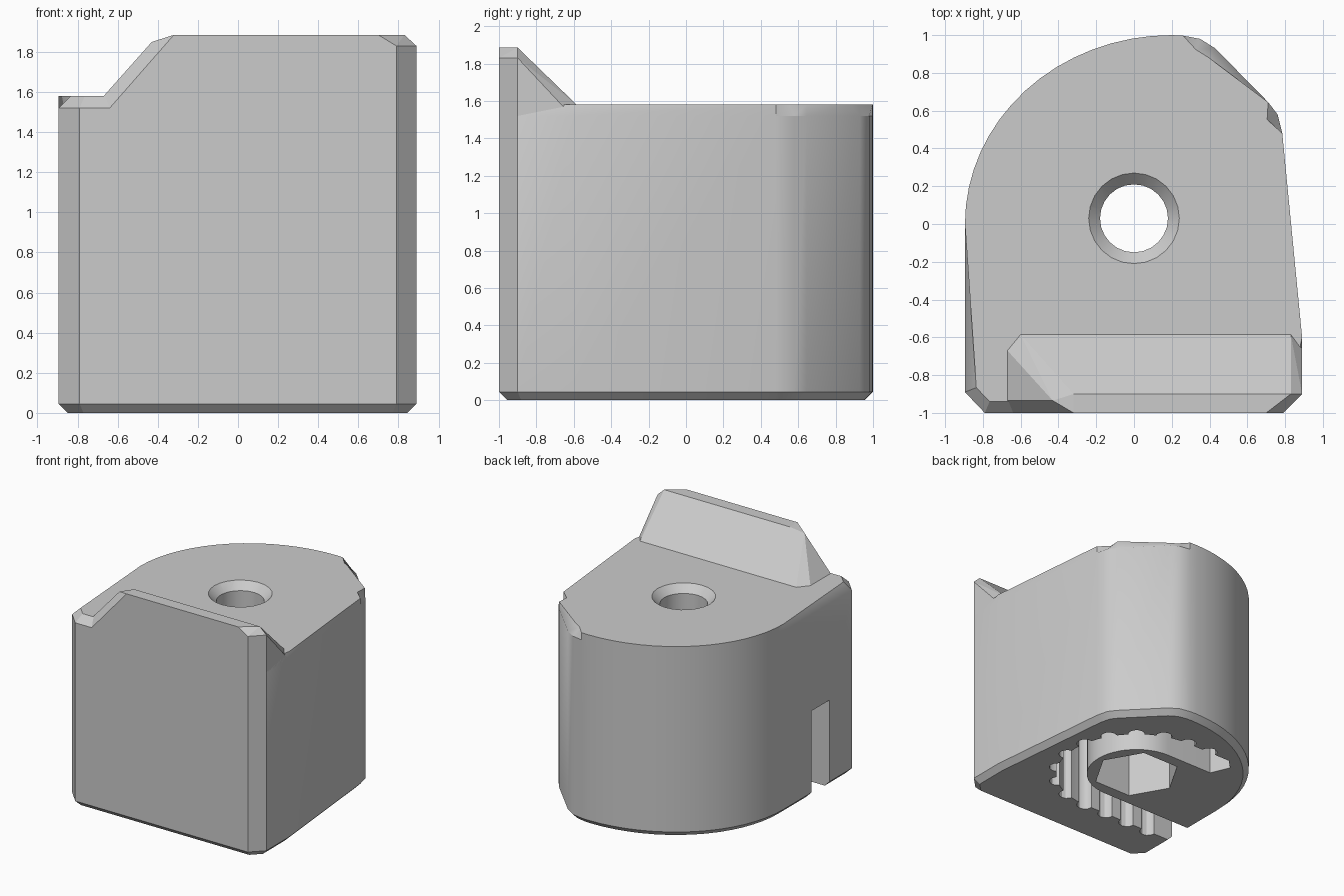
import bpy, bmesh, math

if "Cube" in bpy.data.objects:
    bpy.data.objects.remove(bpy.data.objects["Cube"], do_unlink=True)

grey = bpy.data.materials.new("light_grey")
grey.use_nodes = True
tone = (0.6, 0.6, 0.6, 1)
grey.diffuse_color = tone
grey.node_tree.nodes["Principled BSDF"].inputs["Base Color"].default_value = tone

CY = 0.03             # bolt axis
SLOT_TOP = 0.72       # depth of the belt slot
LOW = -0.1            # cutters start below the base


def make_object(name, bm):
    bmesh.ops.recalc_face_normals(bm, faces=bm.faces)
    mesh = bpy.data.meshes.new(name)
    bm.to_mesh(mesh)
    bm.free()
    mesh.materials.append(grey)
    ob = bpy.data.objects.new(name, mesh)
    bpy.context.collection.objects.link(ob)
    return ob


def prism(points, z0, z1, flare=1.0):
    """Closed prism; flare scales the top ring about the bolt axis."""
    bm = bmesh.new()
    low = [bm.verts.new((x, y, z0)) for x, y in points]
    top = [bm.verts.new((x * flare, CY + (y - CY) * flare, z1)) for x, y in points]
    bm.faces.new(low[::-1])
    bm.faces.new(top)
    n = len(points)
    for i in range(n):
        j = (i + 1) % n
        bm.faces.new((low[i], low[j], top[j], top[i]))
    return bm


def arc(cx, cy, rx, ry, a0, a1, n):
    angles = [math.radians(a0 + (a1 - a0) * i / n) for i in range(n + 1)]
    return [(cx + rx * math.cos(a), cy + ry * math.sin(a)) for a in angles]


def ring(cx, cy, r, n):
    return arc(cx, cy, r, r, 0, 360, n)[:-1]


def bevel_level(bm, z, width):
    edges = [e for e in bm.edges if all(abs(v.co.z - z) < 1e-4 for v in e.verts)]
    bmesh.ops.bevel(bm, geom=edges, offset=width, segments=1, affect='EDGES')


# Body: rounded outline with chamfered rims
outline = [(-0.895, -0.89), (-0.79, -1), (0.79, -1), (0.89, -0.9), (0.89, -0.6),
           (0.785, 0.48), (0.76, 0.58), (0.71, 0.645), (0.43, 0.93), (0.35, 0.98),
           (0.26, 0.997)]
outline += arc(0.2, 0, 1.095, 1, 90, 180, 16)
bm = prism(outline, 0, 1.58)
bevel_level(bm, 1.58, 0.06)
bevel_level(bm, 0, 0.045)
body = make_object("body", bm)

# Belt slot: enters from the side, wraps the boss, ends behind it
slot = [(-1.1, -0.6)] + arc(0, CY, 0.63, 0.63, -90, 90, 24)
slot += [(-0.42, 0.66), (-0.5, 0.58), (-0.43, 0.42)]
slot += arc(0, CY, 0.39, 0.39, 90, -90, 24) + [(-1.1, -0.36)]
cutters = [prism(slot, LOW, SLOT_TOP)]

# Belt tooth pockets along the outer wall of the slot
pockets = [(-0.215 * i, -0.6) for i in range(1, 4)]
pockets += arc(0, CY, 0.63, 0.63, -90, 90, 9)
pockets += [(-0.215, 0.66)]
cutters += [prism(ring(x, y, 0.065, 12), LOW, SLOT_TOP - 0.002) for x, y in pockets]

# Bolt hole with countersink, and hexagonal nut pocket
cutters.append(prism(ring(0, CY, 0.18, 24), LOW, 1.7))
cutters.append(prism(ring(0, CY, 0.18, 24), 1.52, 1.58 + 0.06, 1.667))
cutters.append(prism(ring(0, CY, 0.34, 6), LOW, 0.9))

bpy.context.view_layer.objects.active = body
for shape in cutters:
    cutter = make_object("cutter", shape)
    cutter.hide_render = True
    mod = body.modifiers.new("cut", 'BOOLEAN')
    mod.operation = 'DIFFERENCE'
    mod.solver = 'EXACT'
    mod.object = cutter
    bpy.ops.object.modifier_apply(modifier=mod.name)
    bpy.data.objects.remove(cutter, do_unlink=True)

# Front ridge: sloped wedge above the front edge
corners = [(-0.64, -1, 1.52), (0.79, -1, 1.52), (0.89, -0.9, 1.52), (0.89, -0.61, 1.52),
           (-0.32, -1, 1.885), (0.7, -1, 1.885), (0.79, -1, 1.83), (0.89, -0.9, 1.83),
           (0.83, -0.9, 1.885), (-0.32, -0.9, 1.885), (-0.43, -0.935, 1.85),
           (0.83, -0.585, 1.58), (-0.6, -0.585, 1.58), (-0.67, -0.67, 1.58),
           (-0.67, -0.935, 1.58)]
bm = bmesh.new()
for co in corners:
    bm.verts.new(co)
bmesh.ops.convex_hull(bm, input=bm.verts)
bmesh.ops.dissolve_limit(bm, angle_limit=math.radians(2), verts=bm.verts, edges=bm.edges)
ridge = make_object("front_ridge", bm)

# Smooth the curved wall, keep chamfers crisp
bpy.ops.object.select_all(action='DESELECT')
body.select_set(True)
bpy.context.view_layer.objects.active = body
bpy.ops.object.shade_smooth_by_angle(angle=math.radians(30))
